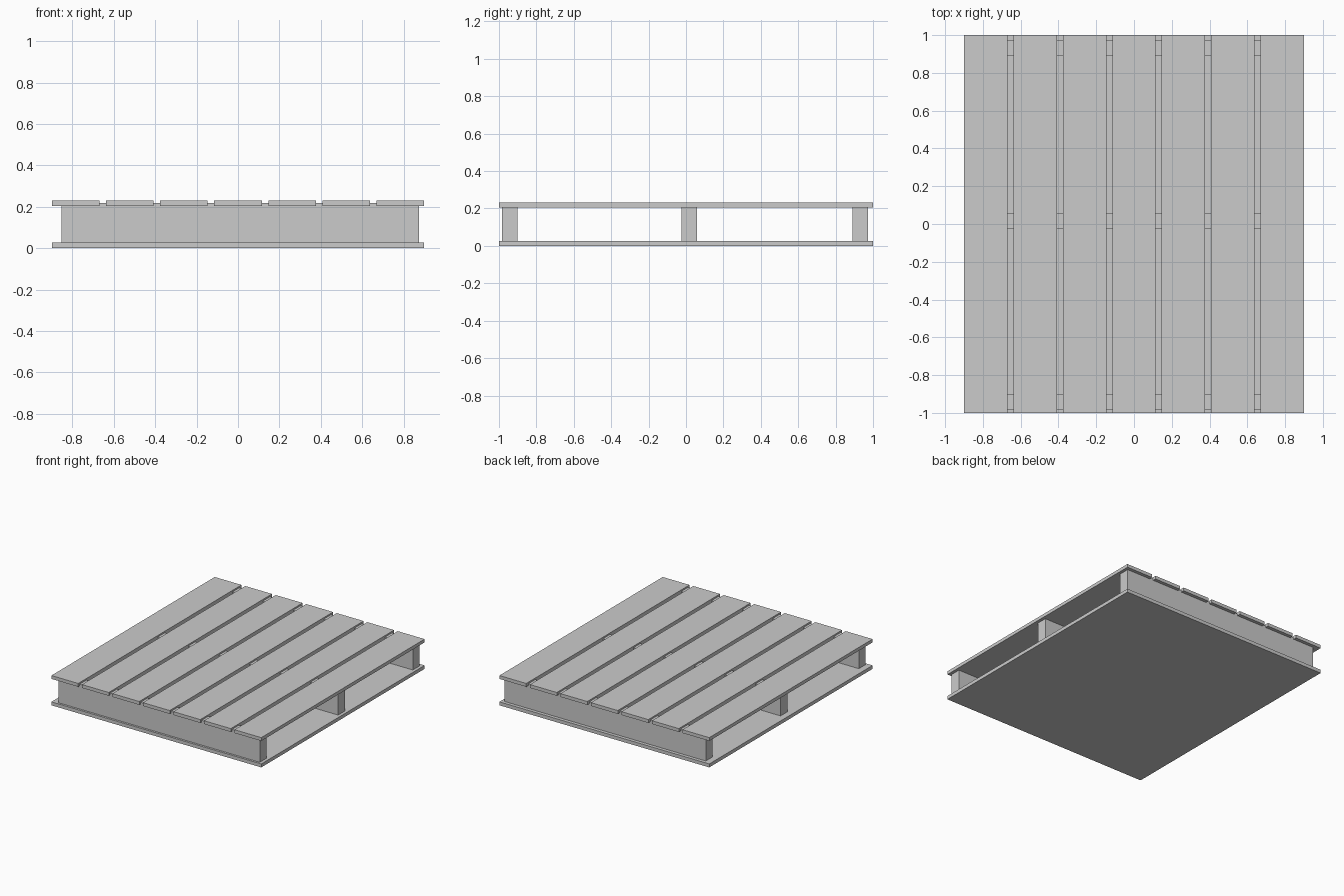
import bpy

if "Cube" in bpy.data.objects:
    bpy.data.objects.remove(bpy.data.objects["Cube"])


def box(name, x0, x1, y0, y1, z0, z1):
    bpy.ops.mesh.primitive_cube_add(
        size=1, location=((x0 + x1) / 2, (y0 + y1) / 2, (z0 + z1) / 2))
    ob = bpy.context.object
    ob.name = name
    ob.scale = (x1 - x0, y1 - y0, z1 - z0)
    bpy.ops.object.transform_apply(location=False, rotation=False, scale=True)
    return ob


HALF_X, HALF_Y = 0.90, 1.0
BASE_TOP, DECK_BOTTOM, DECK_TOP = 0.027, 0.205, 0.231

# Solid bottom sheet
box("bottom_board", -HALF_X, HALF_X, -HALF_Y, HALF_Y, 0, BASE_TOP)

# Three bearers across the width, let slightly into the deck
for name, y in (("front_bearer", -0.942), ("middle_bearer", 0.017), ("back_bearer", 0.932)):
    box(name, -0.852, 0.876, y - 0.042, y + 0.042, BASE_TOP - 0.01, 0.219)

# Seven deck slats running front to back
COUNT, WIDTH = 7, 0.23
pitch = (2 * HALF_X - WIDTH) / (COUNT - 1)
for i in range(COUNT):
    x = -HALF_X + i * pitch
    box(f"deck_slat_{i + 1}", x, x + WIDTH, -HALF_Y, HALF_Y, DECK_BOTTOM, DECK_TOP)
